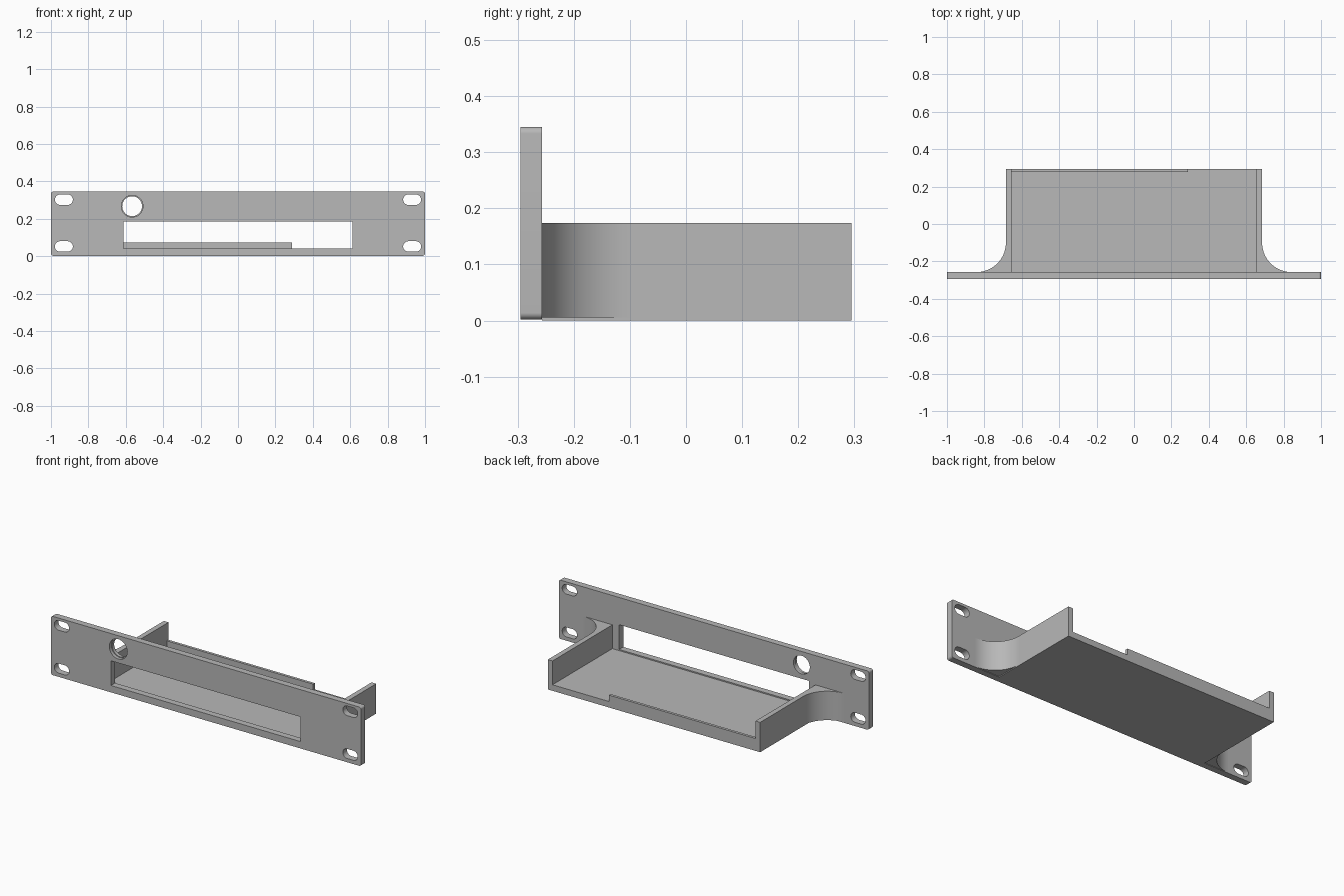
import bpy, bmesh, math

if "Cube" in bpy.data.objects:
    bpy.data.objects.remove(bpy.data.objects["Cube"])

FRONT, PLATE_BACK, REAR = -0.295, -0.257, 0.295

grey = bpy.data.materials.new("plain grey")
grey.diffuse_color = (0.48, 0.48, 0.48, 1)
grey.use_nodes = True
grey.node_tree.nodes["Principled BSDF"].inputs["Base Color"].default_value = grey.diffuse_color


def prism(bm, pts, lo, hi, axis):
    """Extrude a 2D outline: axis 'z' uses (x, y), axis 'y' uses (x, z)."""
    def at(p, d):
        return (p[0], p[1], d) if axis == 'z' else (p[0], d, p[1])
    a = [bm.verts.new(at(p, lo)) for p in pts]
    b = [bm.verts.new(at(p, hi)) for p in pts]
    faces = [bm.faces.new(a), bm.faces.new(b)]
    n = len(pts)
    for i in range(n):
        j = (i + 1) % n
        faces.append(bm.faces.new((a[i], a[j], b[j], b[i])))
    bmesh.ops.recalc_face_normals(bm, faces=faces)


def make(name, prisms):
    bm = bmesh.new()
    for p in prisms:
        prism(bm, *p)
    me = bpy.data.meshes.new(name)
    bm.to_mesh(me)
    bm.free()
    me.materials.append(grey)
    ob = bpy.data.objects.new(name, me)
    bpy.context.collection.objects.link(ob)
    return ob


def rect(x0, x1, y0, y1):
    return [(x0, y0), (x1, y0), (x1, y1), (x0, y1)]


def rounded(x0, x1, y0, y1, r, seg=10):
    """Rounded rectangle; also gives slots and circles."""
    pts = []
    corners = [(x1 - r, y1 - r), (x0 + r, y1 - r), (x0 + r, y0 + r), (x1 - r, y0 + r)]
    for k, (cx, cy) in enumerate(corners):
        for i in range(seg + 1):
            a = math.pi / 2 * (k + i / seg)
            p = (cx + r * math.cos(a), cy + r * math.sin(a))
            if not pts or math.dist(p, pts[-1]) > 1e-5:
                pts.append(p)
    if math.dist(pts[0], pts[-1]) < 1e-5:
        pts.pop()
    return pts


def circle(cx, cy, r, n=48):
    return [(cx + r * math.cos(2 * math.pi * i / n), cy + r * math.sin(2 * math.pi * i / n))
            for i in range(n)]


def smooth(ob):
    bpy.ops.object.select_all(action='DESELECT')
    ob.select_set(True)
    bpy.context.view_layer.objects.active = ob
    bpy.ops.object.shade_smooth_by_angle(angle=math.radians(30))


def cut(ob, cutter):
    mod = ob.modifiers.new("cut", 'BOOLEAN')
    mod.operation, mod.solver, mod.object = 'DIFFERENCE', 'EXACT', cutter
    cutter.hide_render = True
    bpy.context.view_layer.objects.active = ob
    bpy.ops.object.modifier_apply(modifier=mod.name)
    bpy.data.objects.remove(cutter)


# Front plate with window, mounting slots and stepped round hole
plate = make("front_plate", [(rounded(-1, 1, 0.002, 0.345, 0.012), FRONT, PLATE_BACK, 'y')])
through = (FRONT - 0.05, PLATE_BACK + 0.05, 'y')
holes = [(rect(-0.613, 0.611, 0.042, 0.186), *through),
         (circle(-0.566, 0.267, 0.053), *through)]
for x in (-0.931, 0.931):
    for z in (0.052, 0.302):
        holes.append((rounded(x - 0.048, x + 0.048, z - 0.028, z + 0.028, 0.028), *through))
cut(plate, make("plate_cutter", holes))
cut(plate, make("counterbore_cutter",
                [(circle(-0.566, 0.267, 0.058), FRONT - 0.05, FRONT + 0.019, 'y')]))
smooth(plate)

# Tray floor and partial rear lip
make("tray_floor", [(rect(-0.655, 0.655, PLATE_BACK, REAR), 0, 0.035, 'z')])
make("rear_lip", [(rect(-0.655, 0.29, REAR - 0.016, REAR), 0.035, 0.072, 'z')])

# Side walls with curved gussets into the plate
R = 0.157
for side, s in (("left", -1), ("right", 1)):
    wall = [(s * x, y) for x, y in rect(0.655, 0.685, PLATE_BACK, REAR)]
    gusset = [(s * 0.685, PLATE_BACK)]
    for i in range(25):
        a = math.pi / 2 * i / 24
        gusset.append((s * (0.685 + R - R * math.sin(a)), PLATE_BACK + R - R * math.cos(a)))
    smooth(make(side + "_side_wall", [(wall, 0, 0.174, 'z'), (gusset, 0.005, 0.174, 'z')]))
